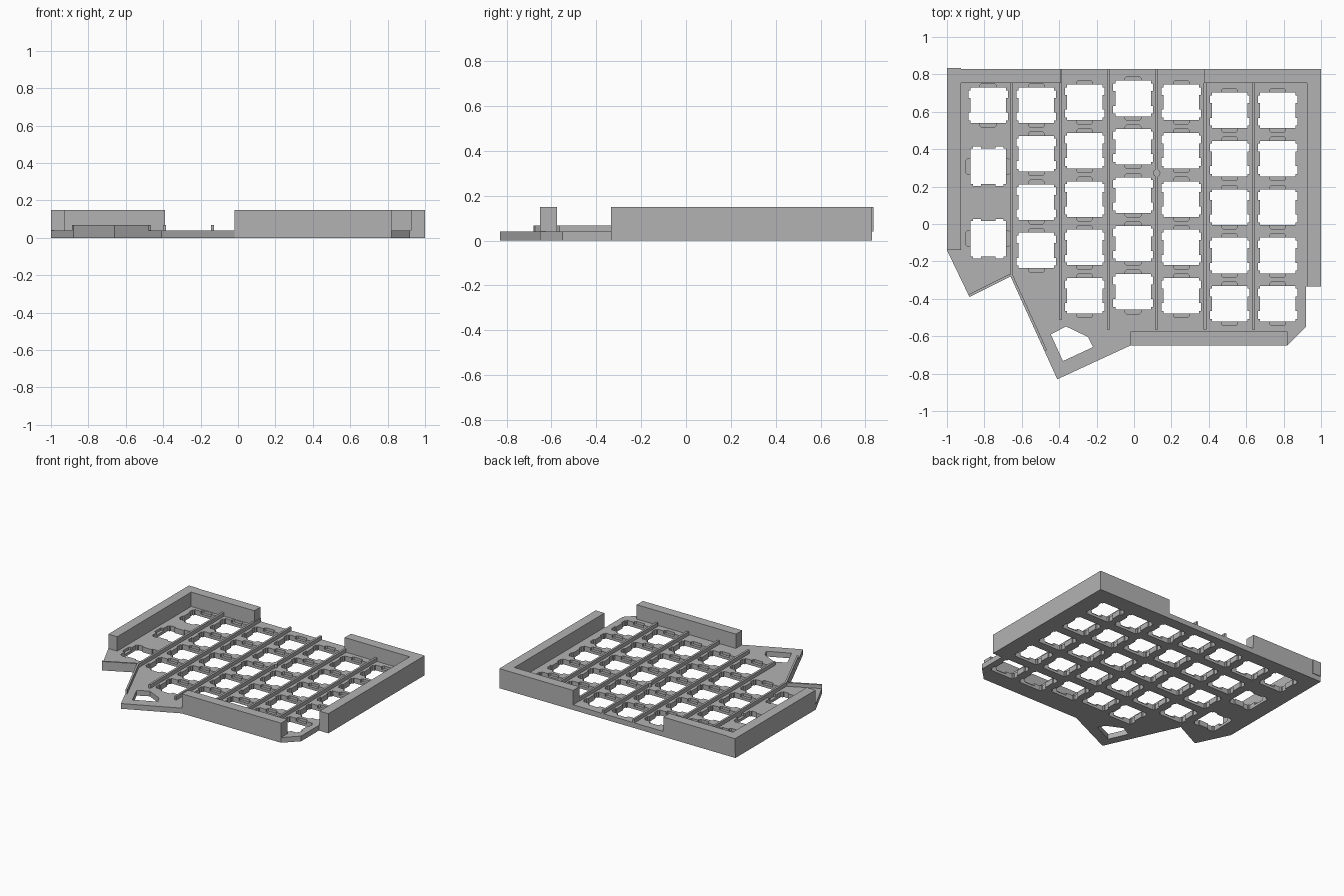
import bpy, bmesh, math
from mathutils import Vector

if "Cube" in bpy.data.objects:
    bpy.data.objects.remove(bpy.data.objects["Cube"])

grey = bpy.data.materials.new("light_grey_plastic")
grey.diffuse_color = (0.45, 0.45, 0.45, 1)
grey.use_nodes = True
grey.node_tree.nodes["Principled BSDF"].inputs["Base Color"].default_value = grey.diffuse_color

PLATE, RIB, WALL, LEDGE = 0.04, 0.068, 0.15, 0.02
PITCH = 0.2585


def prisms(name, polygons, z0, z1):
    """One object made of vertical prisms, one for each outline."""
    bm = bmesh.new()
    for pts in polygons:
        low = [bm.verts.new((x, y, z0)) for x, y in pts]
        top = [bm.verts.new((x, y, z1)) for x, y in pts]
        bm.faces.new(low[::-1])
        bm.faces.new(top)
        n = len(pts)
        for i in range(n):
            j = (i + 1) % n
            bm.faces.new((low[i], low[j], top[j], top[i]))
    bmesh.ops.recalc_face_normals(bm, faces=bm.faces)
    me = bpy.data.meshes.new(name)
    bm.to_mesh(me)
    bm.free()
    me.materials.append(grey)
    ob = bpy.data.objects.new(name, me)
    bpy.context.collection.objects.link(ob)
    return ob


def rect(x0, x1, y0, y1):
    return [(x0, y0), (x1, y0), (x1, y1), (x0, y1)]


def place(quarter, cx, cy, turned):
    """Mirror a first-quadrant outline into four and move it."""
    pts = list(quarter)
    pts += [(-x, y) for x, y in reversed(quarter)]
    pts += [(-x, -y) for x, y in quarter]
    pts += [(x, -y) for x, y in reversed(quarter)]
    if turned:
        pts = [(-y, x) for x, y in pts]
    return [(x + cx, y + cy) for x, y in pts]


def cut(target, cutter):
    cutter.hide_render = True
    mod = target.modifiers.new("cut", 'BOOLEAN')
    mod.operation = 'DIFFERENCE'
    mod.solver = 'EXACT'
    mod.object = cutter
    bpy.context.view_layer.objects.active = target
    bpy.ops.object.modifier_apply(modifier=mod.name)
    bpy.data.objects.remove(cutter)


# key positions: (x, y, turned a quarter)
keys = [(-0.78, 0.634, False), (-0.78, 0.308, True), (-0.78, -0.078, True)]
for x, top, count in [(-0.522, 0.634, 4), (-0.264, 0.650, 5), (-0.005, 0.671, 5),
                      (0.253, 0.650, 5), (0.511, 0.607, 5), (0.768, 0.607, 5)]:
    keys += [(x, top - i * PITCH, False) for i in range(count)]

# quarter outlines of the key opening and of its clip pocket
opening = [(0.095, 0.039), (0.106, 0.039), (0.106, 0.081), (0.095, 0.081), (0.095, 0.095)]
pocket = [(0.043, 0.108), (0.034, 0.117)]

# main plate
plate = prisms("key_plate", [[
    (-1, 0.83), (-1, -0.14), (-0.88, -0.39), (-0.66, -0.28), (-0.41, -0.83),
    (-0.02, -0.65), (0.82, -0.65), (0.92, -0.55), (0.92, -0.335), (1, -0.335),
    (1, 0.83)]], 0, PLATE)
thumb_window = [(-0.445, -0.59), (-0.38, -0.733), (-0.219, -0.658),
                (-0.246, -0.604), (-0.363, -0.548)]
cut(plate, prisms("opening_cutter",
                  [place(opening, *k) for k in keys] + [thumb_window], -0.05, 0.1))
cut(plate, prisms("pocket_cutter", [place(pocket, *k) for k in keys], LEDGE, 0.1))

# raised walls around the rim
T = 0.075
prisms("left_back_wall", [[(-1, -0.14), (-1 + T, -0.14), (-1 + T, 0.83 - T),
                           (-0.39, 0.83 - T), (-0.39, 0.83), (-1 + T, 0.83),
                           (-1 + T, 0.835), (-1, 0.835)]], PLATE, WALL)
prisms("right_back_wall", [[(0.375, 0.83), (0.375, 0.83 - T), (1 - T, 0.83 - T),
                            (1 - T, -0.335), (1, -0.335), (1, 0.83)]], PLATE, WALL)
prisms("front_wall", [rect(-0.02, 0.82, -0.65, -0.65 + T)], PLATE, WALL)

# stiffening ribs between the columns
ribs = [(-0.655, -0.28, 0.755), (-0.393, -0.51, 0.83), (-0.136, -0.565, 0.83),
        (0.121, -0.565, 0.83), (0.38, -0.565, 0.755), (0.64, -0.565, 0.755)]
prisms("column_ribs", [rect(x - 0.008, x + 0.008, a, b) for x, a, b in ribs], PLATE, RIB)

# rib along the two slanted front edges
strips = []
for a, b in [((-0.88, -0.39), (-0.66, -0.28)), ((-0.66, -0.28), (-0.478, -0.68))]:
    a, b = Vector(a), Vector(b)
    d = (b - a).normalized()
    n = Vector((-d.y, d.x)) * 0.014
    strips.append([tuple(p) for p in (a, b, b + n, a + n)])
prisms("slanted_edge_ribs", strips, PLATE, RIB)

# small round post on one rib
prisms("rib_post", [[(0.121 + 0.02 * math.cos(t * math.pi / 8),
                      0.273 + 0.02 * math.sin(t * math.pi / 8)) for t in range(16)]],
       PLATE, RIB)
